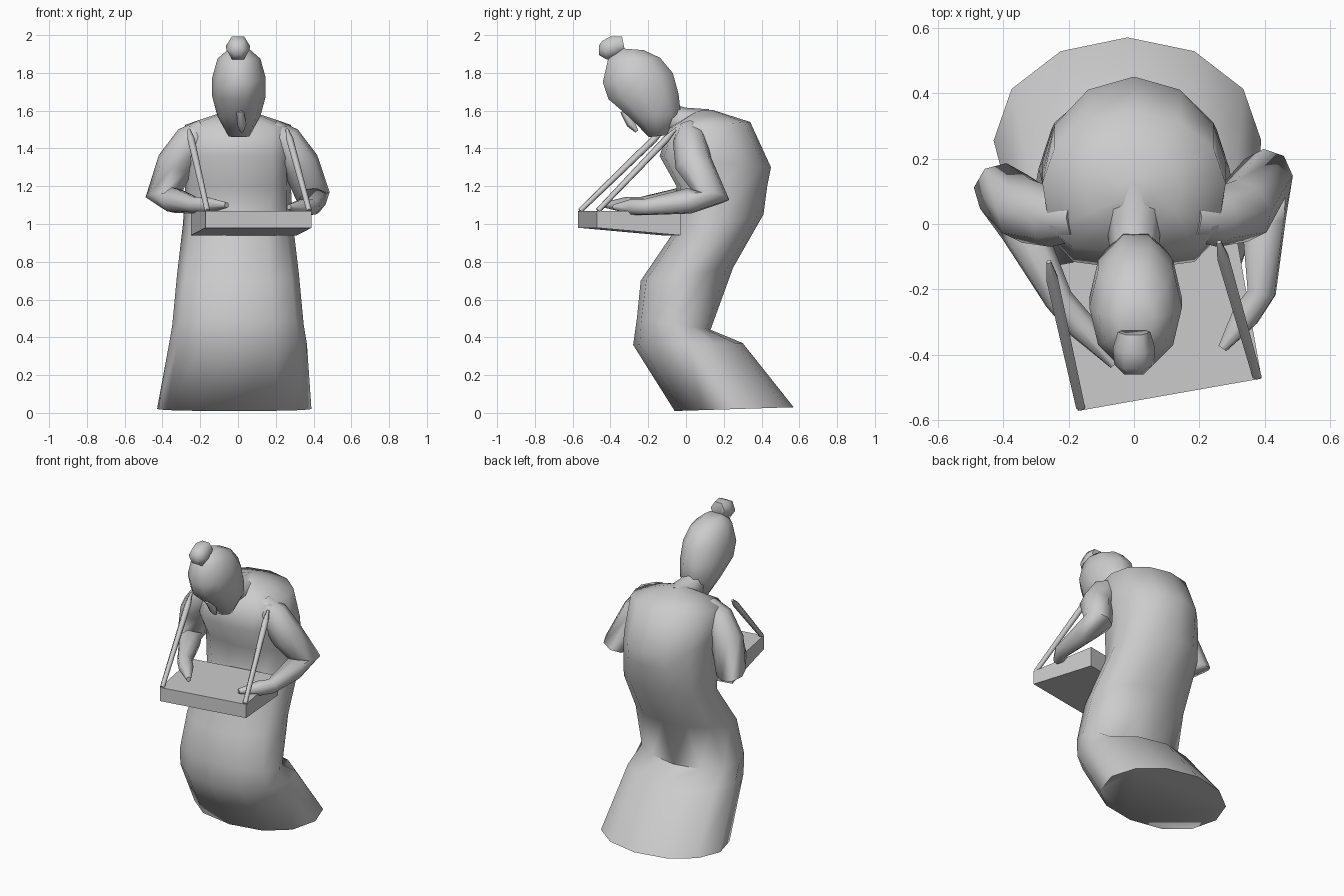
import bpy, bmesh, math
from mathutils import Matrix, Vector

cube = bpy.data.objects.get("Cube")
if cube:
    bpy.data.objects.remove(cube, do_unlink=True)

UP = Vector((0, 0, 1))
GREY = (0.6, 0.6, 0.6, 1)
clay = bpy.data.materials.new("plain grey")
clay.use_nodes = True
clay.diffuse_color = GREY
clay.node_tree.nodes["Principled BSDF"].inputs["Base Color"].default_value = GREY


def loft(name, rings, sharp=75):
    """Skin a list of closed rings, cap both ends and shade smooth."""
    bm = bmesh.new()
    loops = [[bm.verts.new(point) for point in ring] for ring in rings]
    count = len(loops[0])
    for lower, upper in zip(loops, loops[1:]):
        for i in range(count):
            j = (i + 1) % count
            bm.faces.new((lower[i], lower[j], upper[j], upper[i]))
    bm.faces.new(loops[0])
    bm.faces.new(loops[-1])
    bmesh.ops.recalc_face_normals(bm, faces=bm.faces)
    mesh = bpy.data.meshes.new(name)
    bm.to_mesh(mesh)
    bm.free()
    mesh.shade_smooth()
    mesh.set_sharp_from_angle(angle=math.radians(sharp))
    mesh.materials.append(clay)
    obj = bpy.data.objects.new(name, mesh)
    bpy.context.collection.objects.link(obj)


def soften(value, power):
    """Raise to a power but keep the sign, to square off a circle."""
    return math.copysign(abs(value) ** power, value)


def section(front, back, half_width, front_power=1, centre=0, sides=12):
    """Ring between a front and a back (y, z) point; low power flattens its front."""
    front, back = Vector((centre, *front)), Vector((centre, *back))
    ring = []
    for i in range(sides):
        angle = math.tau * i / sides
        power = front_power if math.sin(angle) < 0 else 1
        across = soften(math.cos(angle), power) * half_width
        depth = (1 + soften(math.sin(angle), power)) / 2
        ring.append(front.lerp(back, depth) + Vector((across, 0, 0)))
    return ring


def tube(name, points, radii, sides=8):
    """Round limb along a path, carrying its frame from ring to ring."""
    points = [Vector(point) for point in points]
    side = (points[1] - points[0]).cross(UP)
    rings = []
    for i, (point, radius) in enumerate(zip(points, radii)):
        ahead = points[min(i + 1, len(points) - 1)]
        behind = points[max(i - 1, 0)]
        along = (ahead - behind).normalized()
        side = (side - along * side.dot(along)).normalized()
        rings.append([point + Matrix.Rotation(math.tau * k / sides, 3, along) @ side * radius
                      for k in range(sides)])
    loft(name, rings)


# Robe: swept hem, knees, tucked calves, thighs, waist, ribs, chest, shoulders
robe_front = [(-.06, .01), (-.28, .36), (-.26, .5), (-.24, .7),
              (-.07, .95), (-.05, 1.2), (-.14, 1.36), (-.09, 1.51)]
robe_back = [(.57, .03), (.3, .37), (.13, .44), (.25, .77),
             (.41, 1.05), (.43, 1.2), (.45, 1.3), (.34, 1.54)]
robe = []
for front, back in zip(robe_front, robe_back):
    height = front[1]
    half_width = max(.28, .41 - height / 8)
    flatness = .6 if height > 1.1 else .9
    # Only the hem swings a little to the right
    robe.append(section(front, back, half_width, flatness, min(0, height - .03)))
# The shoulders close in towards the collar
collar = Vector((0, .09, 1.62))
shoulders = robe[-1]
for amount in (.5, .8):
    robe.append([point.lerp(collar, amount) for point in shoulders])
loft("robe", robe)

# Bowed head: chin, jaw, cheeks, brow, crown, top
head_front = [(-.2, 1.46), (-.3, 1.56), (-.42, 1.66), (-.45, 1.75), (-.42, 1.87), (-.35, 1.93)]
head_back = [(-.1, 1.47), (-.02, 1.58), (-.03, 1.69), (-.06, 1.8), (-.13, 1.88), (-.22, 1.92)]
head = []
for i, (front, back) in enumerate(zip(head_front, head_back)):
    bulge = math.sin(math.pi * (i + .5) / len(head_front)) ** .7
    head.append(section(front, back, .145 * bulge, centre=.005, sides=10))
loft("head", head)

tube("neck", [(0, -.12, 1.58), (0, -.03, 1.54), (0, .1, 1.51)], [.07, .08, .1])
tube("nose", [(.01, -.33, 1.6), (.02, -.29, 1.53), (.02, -.26, 1.49)], [.02, .025, .01], sides=5)
tube("hair_knot", [(0, -.33, 1.95), (0, -.38, 1.94), (0, -.43, 1.92), (0, -.46, 1.92)],
     [.05, .065, .06, .03], sides=6)

# Tray: shallow box turned a little, its floor dipping towards the waist
turn = Matrix.Rotation(math.radians(10), 3, "Z")
tray_centre = Vector((.07, -.3, 1.07))
rim, base = [], []
for x, y in ((-1, -1), (1, -1), (1, 1), (-1, 1)):
    corner = tray_centre + turn @ Vector((x * .285, y * .225, 0))
    rim.append(corner)
    base.append(corner - UP * (.11 + y * .02))
loft("tray", [base, rim], sharp=35)

# Arms share the shoulder; each hand reaches its own place on the tray
hands = {
    "left": (1, (.4, .14, 1.14), (.39, -.21, 1.09), (.27, -.38, 1.09), rim[1]),
    "right": (-1, (-.4, .1, 1.14), (-.23, -.23, 1.1), (-.06, -.43, 1.1), rim[0]),
}
for label, (sign, elbow, wrist, fingers, tray_corner) in hands.items():
    upper = [(sign * x, y, z) for x, y, z in
             ((.17, .02, 1.49), (.25, .02, 1.44), (.33, .04, 1.32))]
    elbow, wrist, fingers = Vector(elbow), Vector(wrist), Vector(fingers)
    forearm = elbow.lerp(wrist, .35)
    palm = wrist.lerp(fingers, .4)
    tube(label + "_arm", [*upper, elbow, forearm, wrist, palm, fingers],
         [.07, .09, .1, .09, .07, .045, .045, .015])

    # Strap from the shoulder to the front corner of the tray
    top = Vector((sign * .26, -.085 + sign * .03, 1.5))
    end = tray_corner.lerp(tray_centre, .04)
    tube(label + "_strap", [top, top.lerp(end, .12), end], [.008, .02, .015], sides=5)
